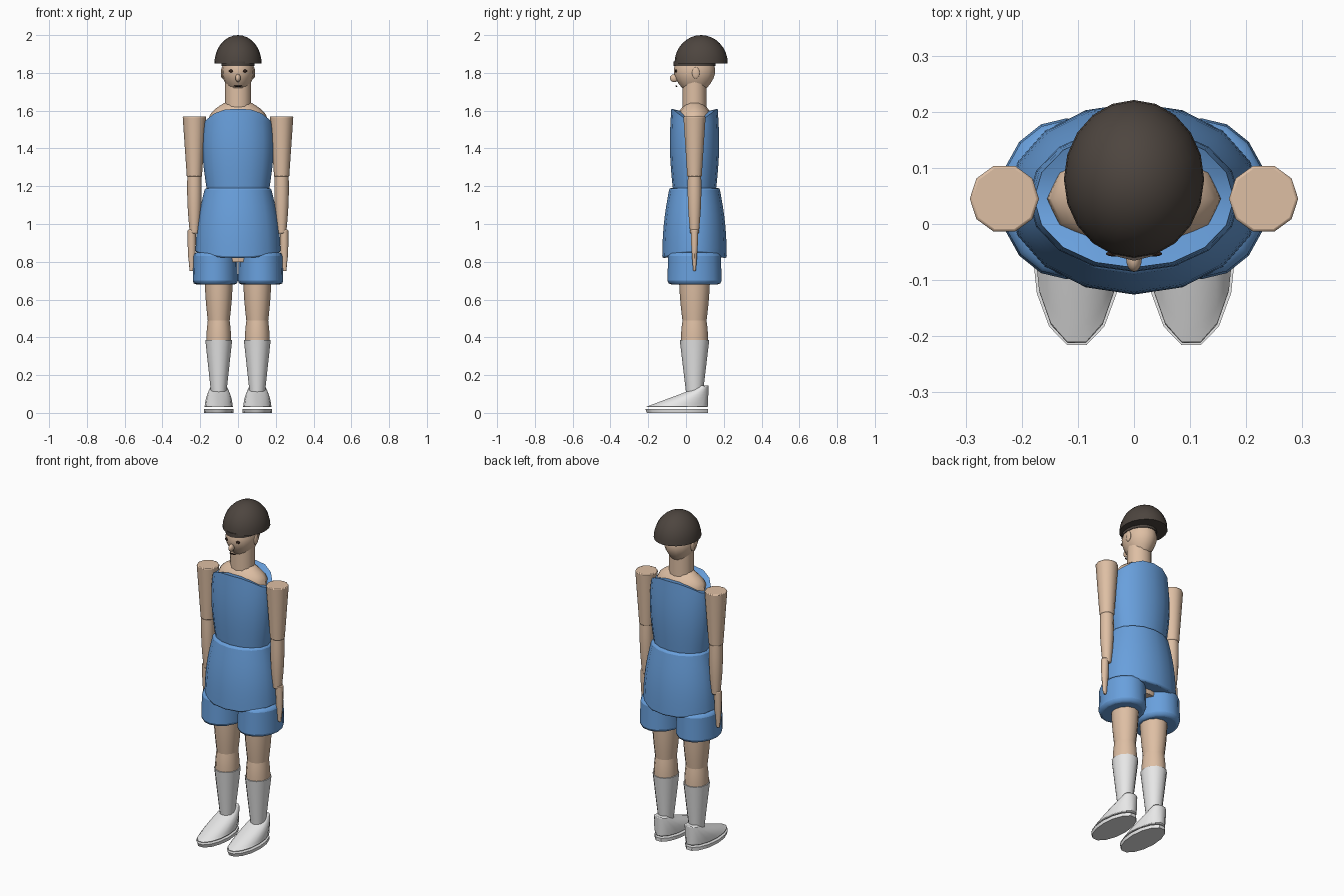
import bpy, bmesh, math

cube = bpy.data.objects.get("Cube")
if cube:
    bpy.data.objects.remove(cube, do_unlink=True)


def material(name, *rgb):
    mat = bpy.data.materials.new(name)
    color = (*rgb, 1)
    mat.diffuse_color = color
    mat.use_nodes = True
    bsdf = next(node for node in mat.node_tree.nodes if node.type == 'BSDF_PRINCIPLED')
    bsdf.inputs["Base Color"].default_value = color
    return mat


skin = material("skin", 0.73, 0.52, 0.37)
blue = material("blue cloth", 0.14, 0.35, 0.72)
white = material("white", 0.8, 0.8, 0.8)
brown = material("dark brown hair", 0.075, 0.06, 0.05)
dark = material("dark features", 0.03, 0.015, 0.01)

body_y = 0.045   # depth of the body axis
heel_y = 0.12


def lerp(start, end, t):
    return start + (end - start) * t


def finish(name, bm, mat, bevel=0):
    """Turn a bmesh into a smooth-shaded object, with optional rounded rims."""
    bmesh.ops.recalc_face_normals(bm, faces=bm.faces[:])
    mesh = bpy.data.meshes.new(name)
    bm.to_mesh(mesh)
    bm.free()
    mesh.materials.append(mat)
    obj = bpy.data.objects.new(name, mesh)
    bpy.context.collection.objects.link(obj)
    bpy.ops.object.select_all(action='DESELECT')
    obj.select_set(True)
    bpy.context.view_layer.objects.active = obj
    bpy.ops.object.shade_smooth_by_angle(angle=math.radians(45))
    if bevel:
        rounding = obj.modifiers.new("rounded rim", 'BEVEL')
        rounding.width = bevel
        rounding.segments = 2
        rounding.limit_method = 'ANGLE'
        rounding.angle_limit = math.radians(50)


def tube(name, mat, bottom, top, x=0, y=body_y, bulge=0, depth=1, depth_top=None,
         lift_bottom=0, lift_top=0, heel=None, sides=16, steps=8, bevel=0):
    """Closed tapered tube between two (height, radius) ends.
    Bulge swells the middle, depth stretches it in y, the lifts curve the rims at
    the sides, and heel lines up the back of every ring."""
    depth_top = depth_top or depth
    bm = bmesh.new()
    loops = []
    for step in range(steps + 1):
        t = step / steps
        radius = lerp(bottom[1], top[1], t) + bulge * math.sin(math.pi * t)
        ry = radius * lerp(depth, depth_top, t)
        center_y = y if heel is None else heel - ry
        lift = lift_bottom * (1 - t) ** 4 + lift_top * t ** 4
        loop = []
        for i in range(sides):
            angle = math.tau * i / sides
            c, s = math.cos(angle), math.sin(angle)
            z = lerp(bottom[0], top[0], t) + lift * abs(c) ** 3
            loop.append(bm.verts.new((x + radius * c, center_y + ry * s, z)))
        loops.append(loop)
    for low, high in zip(loops, loops[1:]):
        for i in range(sides):
            bm.faces.new((low[i - 1], low[i], high[i], high[i - 1]))
    # Close each end with a fan around its middle
    for loop in (loops[0], loops[-1]):
        middle = bm.verts.new(sum((v.co for v in loop[1:]), loop[0].co.copy()) / sides)
        for i in range(sides):
            bm.faces.new((loop[i - 1], loop[i], middle))
    finish(name, bm, mat, bevel)


def ellipsoid(name, mat, center, size, dome=False):
    bm = bmesh.new()
    bmesh.ops.create_uvsphere(bm, u_segments=20, v_segments=16, radius=1)
    for v in bm.verts:
        if dome:
            v.co.z = max(v.co.z, 0)
        v.co = [middle + unit * scale for middle, unit, scale in zip(center, v.co, size)]
    finish(name, bm, mat)


# Tank top, with a neckline that drops towards the arms
tube("tank_top", blue, (1.18, 0.165), (1.61, 0.178), bulge=0.017, depth=0.69,
     lift_top=-0.07)

# Loose lower half of the shirt, over the hips
tube("shirt_skirt", blue, (0.82, 0.225), (1.19, 0.175), bulge=0.013, depth=0.76,
     lift_bottom=0.03, bevel=0.01)
tube("hips", skin, (0.8, 0.12), (1, 0.15), depth=0.75)

# Shoulders, neck and head
tube("shoulders", skin, (1.54, 0.155), (1.64, 0.075), bulge=0.025, depth=0.6, sides=12)
tube("neck", skin, (1.58, 0.07), (1.76, 0.07), depth=0.92, sides=12)
tube("head", skin, (1.69, 0.03), (1.9, 0.06), bulge=0.04, depth=1.27, bevel=0.008)
ellipsoid("nose", skin, (0, -0.062, 1.772), (0.014, 0.023, 0.021))
ellipsoid("mouth", dark, (0, -0.051, 1.73), (0.023, 0.005, 0.004))

# Bowl of hair with a narrow band under it
ellipsoid("hair", brown, (0, 0.08, 1.85), (0.125, 0.141, 0.15), dome=True)
tube("hair_band", brown, (1.836, 0.087), (1.86, 0.087), depth=1.27, steps=1)

for side, label in ((1, "left_"), (-1, "right_")):
    # Face details
    ellipsoid(label + "eye", dark, (side * 0.035, -0.053, 1.81), (0.015, 0.005, 0.008))
    ellipsoid(label + "ear", skin, (side * 0.083, 0.052, 1.8), (0.008, 0.02, 0.03))

    # Arm and hand
    tube(label + "upper_arm", skin, (1.25, 0.04), (1.57, 0.062), x=side * 0.231,
         sides=10, bevel=0.005)
    tube(label + "forearm", skin, (0.95, 0.024), (1.27, 0.037), x=side * 0.231,
         bulge=0.006, sides=10, bevel=0.005)
    tube(label + "hand", skin, (0.75, 0.012), (0.97, 0.021), x=side * 0.245,
         bulge=0.004, depth=0.6, depth_top=1, sides=10, bevel=0.004)

    # Shorts leg with a rounded hem
    tube(label + "shorts_leg", blue, (0.68, 0.12), (0.85, 0.116), x=side * 0.12,
         depth=1.2, steps=2, bevel=0.02)

    # Bare leg, sock, shoe and sole
    tube(label + "thigh", skin, (0.48, 0.057), (0.72, 0.075), x=side * 0.102,
         bulge=0.003, depth=1.1, sides=12)
    tube(label + "knee", skin, (0.36, 0.066), (0.51, 0.055), x=side * 0.102,
         bulge=0.003, depth=1.1, sides=12)
    tube(label + "sock", white, (0.1, 0.04), (0.385, 0.071), x=side * 0.102,
         depth=1.1, sides=12)
    tube(label + "shoe", white, (0.03, 0.075), (0.145, 0.04), x=side * 0.102,
         bulge=0.007, depth=2.27, depth_top=0.6, heel=heel_y, sides=14, bevel=0.005)
    tube(label + "sole", white, (0, 0.077), (0.02, 0.079), x=side * 0.102,
         depth=2.15, heel=heel_y, sides=14, steps=1)
